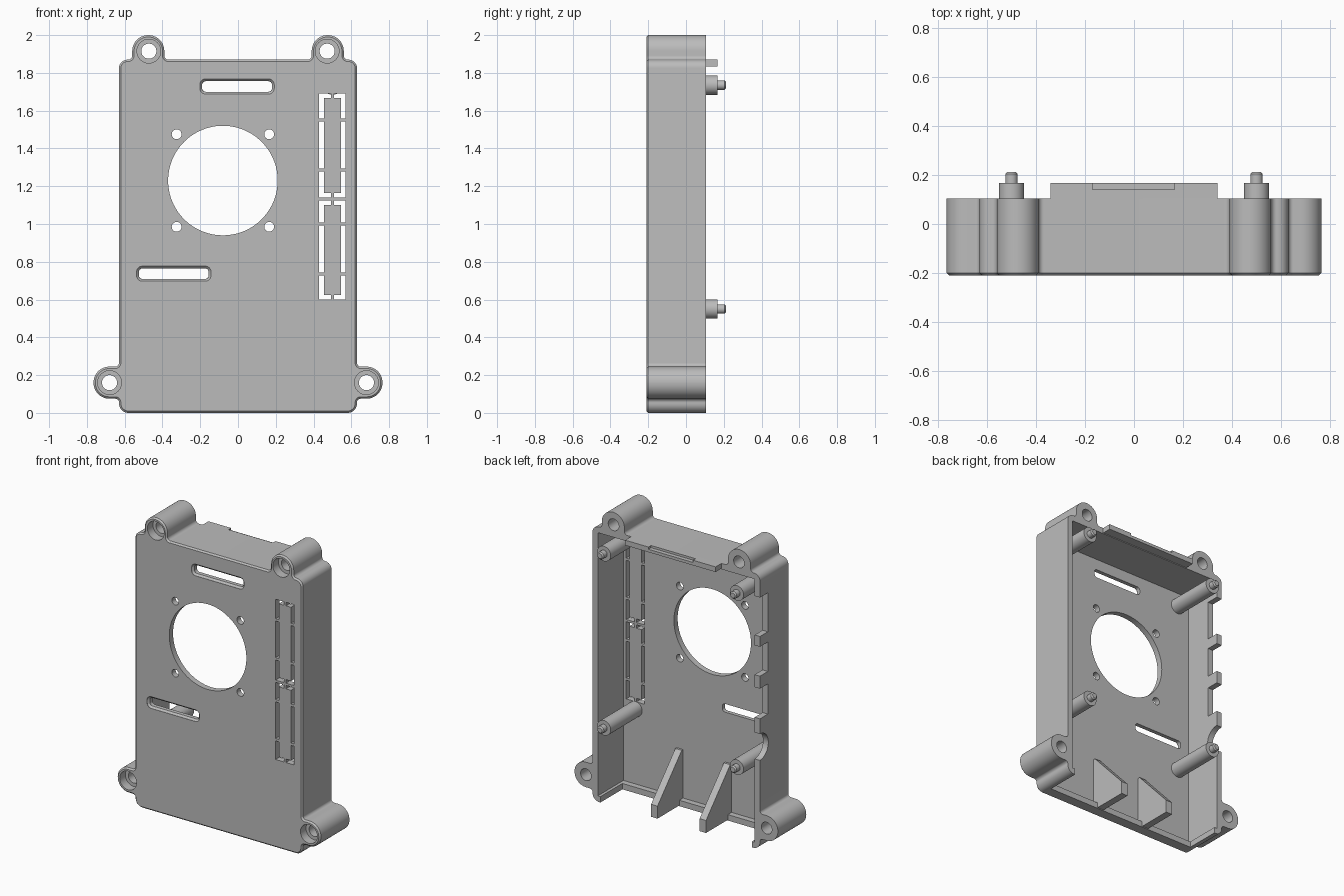
import bpy
import bmesh
import math
from mathutils import Vector

if "Cube" in bpy.data.objects:
    bpy.data.objects.remove(bpy.data.objects["Cube"], do_unlink=True)

GREY = bpy.data.materials.new("matte_grey")
GREY.use_nodes = True
GREY.diffuse_color = (0.5, 0.5, 0.5, 1)
GREY.node_tree.nodes["Principled BSDF"].inputs["Base Color"].default_value = (0.5, 0.5, 0.5, 1)

FRONT, BACK, FLOOR = -0.21, 0.105, -0.17


def rounded(corners, steps=10):
    """Right-angled outline whose corners (x, z, radius) are rounded."""
    pts = []
    for i, (x, z, r) in enumerate(corners):
        p = Vector((x, z))
        to_prev = (Vector(corners[i - 1][:2]) - p).normalized()
        to_next = (Vector(corners[(i + 1) % len(corners)][:2]) - p).normalized()
        centre = p + (to_prev + to_next) * r
        for k in range(steps + 1):
            t = math.pi / 2 * k / steps
            pts.append(centre - (to_next * math.cos(t) + to_prev * math.sin(t)) * r)
    return pts


def rect(x0, x1, z0, z1):
    return [Vector(p) for p in ((x0, z0), (x1, z0), (x1, z1), (x0, z1))]


def slot(x0, x1, z0, z1, r):
    return rounded([(x0, z0, r), (x1, z0, r), (x1, z1, r), (x0, z1, r)], 6)


def circle(x, z, r, n=48):
    return [Vector((x + r * math.cos(math.tau * i / n), z + r * math.sin(math.tau * i / n)))
            for i in range(n)]


def inset(pts, d):
    out = []
    for i, p in enumerate(pts):
        t = (pts[(i + 1) % len(pts)] - pts[i - 1]).normalized()
        out.append(p + Vector((-t.y, t.x)) * d)
    return out


def prism(name, pts, start, end, chamfer=0, axis="y"):
    """Extrude an outline from start to end, with a chamfer at the start."""
    rings = [(pts, end), (pts, start)]
    if chamfer:
        rings[1] = (pts, start + math.copysign(chamfer, end - start))
        rings.append((inset(pts, chamfer), start))
    bm = bmesh.new()
    loops = [[bm.verts.new((p.x, d, p.y) if axis == "y" else (d, p.x, p.y)) for p in ring]
             for ring, d in rings]
    for a, b in zip(loops, loops[1:]):
        for i in range(len(a)):
            j = (i + 1) % len(a)
            bm.faces.new((a[i], a[j], b[j], b[i]))
    bm.faces.new(loops[0])
    bm.faces.new(loops[-1])
    bmesh.ops.recalc_face_normals(bm, faces=bm.faces)
    mesh = bpy.data.meshes.new(name)
    bm.to_mesh(mesh)
    bm.free()
    mesh.materials.append(GREY)
    obj = bpy.data.objects.new(name, mesh)
    bpy.context.collection.objects.link(obj)
    return obj


def activate(obj):
    bpy.ops.object.select_all(action="DESELECT")
    obj.select_set(True)
    bpy.context.view_layer.objects.active = obj


def cut(target, *args, **kw):
    cutter = prism("cutter", *args, **kw)
    cutter.hide_render = True
    activate(target)
    mod = target.modifiers.new("cut", "BOOLEAN")
    mod.operation, mod.solver, mod.object = "DIFFERENCE", "EXACT", cutter
    bpy.ops.object.modifier_apply(modifier=mod.name)
    bpy.data.objects.remove(cutter, do_unlink=True)


# Shell outline with four screw lugs
half = [(0.63, 0, 0.05), (0.63, 0.075, 0.02), (0.765, 0.075, 0.084), (0.765, 0.245, 0.084),
        (0.63, 0.245, 0.02), (0.63, 1.87, 0.045), (0.56, 1.87, 0.022), (0.56, 2, 0.084),
        (0.39, 2, 0.084), (0.39, 1.87, 0.022)]
outline = rounded(half + [(-x, z, r) for x, z, r in reversed(half)])
shell = prism("case_shell", outline, FRONT, BACK, 0.01)
cut(shell, rect(-0.59, 0.59, 0.04, 1.83), FLOOR, 0.3)

# Stepped screw holes in the lugs
for side in (-1, 1):
    for x, z in ((0.472, 1.915), (0.68, 0.16)):
        cut(shell, circle(side * x, z, 0.04), -0.3, 0.3)
        cut(shell, circle(side * x, z, 0.063), -0.15, -0.3)

# Fan opening with its four mounting holes
FAN_X, FAN_Z = -0.08, 1.23
cut(shell, circle(FAN_X, FAN_Z, 0.29, 96), -0.3, -0.1)
for sx in (-1, 1):
    for sz in (-1, 1):
        cut(shell, circle(FAN_X + sx * 0.245, FAN_Z + sz * 0.245, 0.026, 24), -0.3, -0.1)

# Cable slots with chamfered rims
for x, z in ((-0.005, 1.728), (-0.34, 0.737)):
    cut(shell, slot(x - 0.185, x + 0.185, z - 0.028, z + 0.028, 0.02), -0.3, -0.1)
    cut(shell, slot(x - 0.197, x + 0.197, z - 0.04, z + 0.04, 0.03), -0.197, -0.3, 0.012)

# Break-out panels: narrow gaps interrupted by small bridges
for low, high, bridges in ((1.14, 1.69, (1.285, 1.55)), (0.6, 1.125, (0.735, 1.0))):
    stops = [low, *bridges, high]
    for a, b in zip(stops, stops[1:]):
        z0 = a + (0.008 if a != low else 0)
        z1 = b - (0.008 if b != high else 0)
        for x in (0.43, 0.545):
            cut(shell, rect(x, x + 0.024, z0, z1), -0.3, -0.1)
    for z in (low, high - 0.024):
        for x in (0.44, 0.508):
            cut(shell, rect(x, x + 0.052, z, z + 0.024), -0.3, -0.1)

# Connector notches in the right wall
for z0, z1 in ((1.45, 1.715), (1.18, 1.38), (0.89, 1.095)):
    cut(shell, rect(-0.7, -0.56, z0, z1), 0.02, 0.3)
cut(shell, circle(BACK, 0.697, 0.09), -0.7, -0.56, axis="x")

# Opening in the bottom wall
cut(shell, rect(-0.57, 0.57, -0.1, 0.06), -0.13, 0.3)

# Tab on the top edge, with a shallow latch recess
tab = prism("top_tab", rect(-0.34, 0.34, 1.835, 1.87), BACK, 0.168)
cut(tab, rect(-0.17, 0.165, 1.855, 1.9), 0.14, 0.3)

# Board standoffs with locating pins
parts = [shell, tab]
for side, word in ((-1, "right"), (1, "left")):
    for z, level in ((1.735, "upper"), (0.55, "lower")):
        parts.append(prism(f"{level}_{word}_standoff", circle(side * 0.5, z, 0.051),
                           0.168, FLOOR - 0.01))
        parts.append(prism(f"{level}_{word}_pin", circle(side * 0.5, z, 0.025, 24),
                           0.212, 0.16, 0.008))

# Sloping support fins at the bottom
fin = [Vector(p) for p in ((FLOOR - 0.01, 0.005), (BACK, 0.005), (BACK, 0.09),
                           (-0.155, 0.37), (FLOOR - 0.01, 0.37))]
for x, word in ((0.165, "left"), (-0.2, "right")):
    parts.append(prism(f"{word}_support_fin", fin, x - 0.024, x + 0.024, axis="x"))

for part in parts:
    activate(part)
    bpy.ops.object.shade_smooth_by_angle(angle=math.radians(30))
